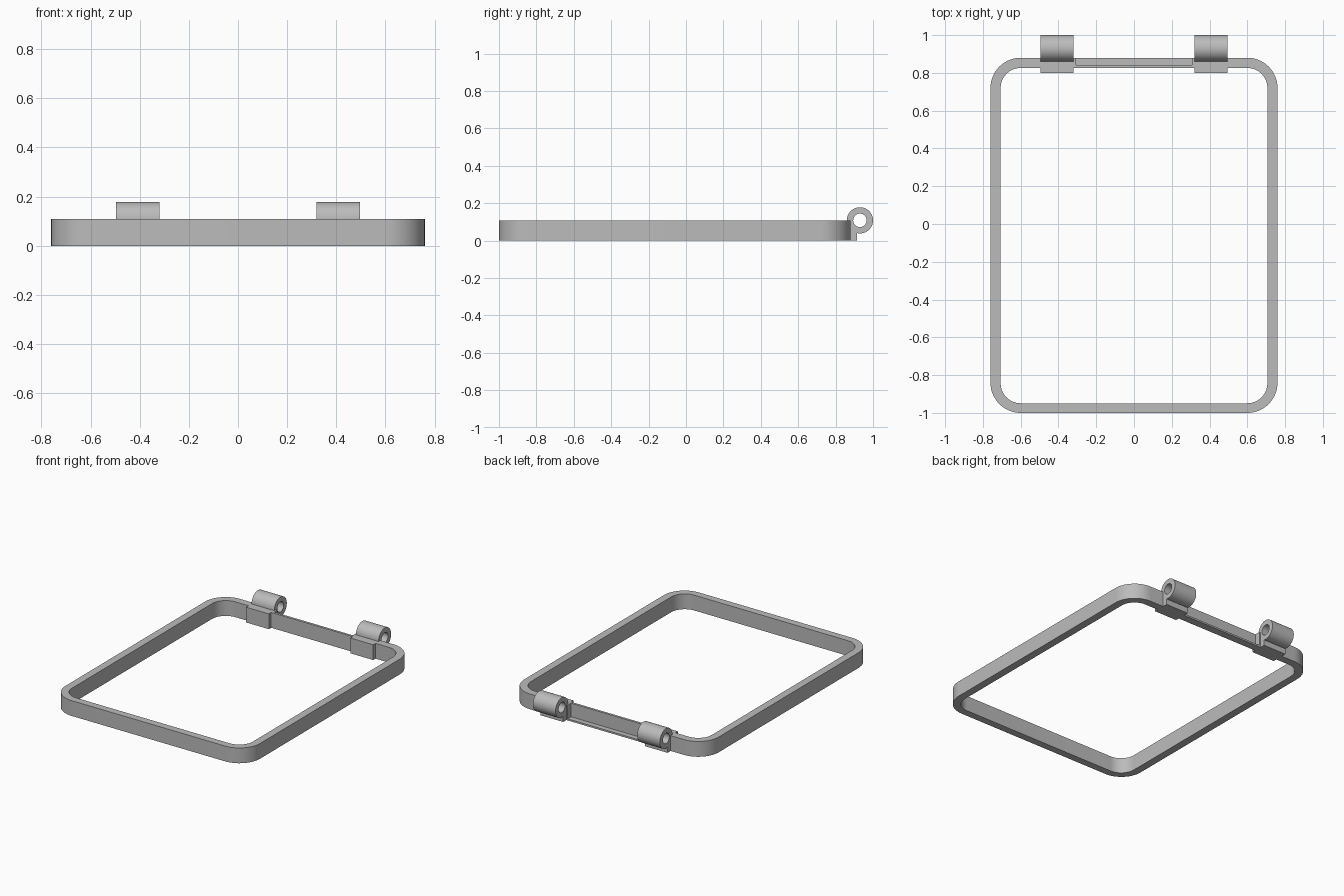
import bpy
import bmesh
from math import radians, cos, sin, asin, degrees
from mathutils import Vector, Matrix

if "Cube" in bpy.data.objects:
    bpy.data.objects.remove(bpy.data.objects["Cube"], do_unlink=True)

grey = bpy.data.materials.new("plain grey")
grey.use_nodes = True
colour = (0.5, 0.5, 0.5, 1)
grey.diffuse_color = colour
grey.node_tree.nodes["Principled BSDF"].inputs["Base Color"].default_value = colour


def arc(cx, cy, r, start, end, steps):
    """Points along a circular arc, angles in degrees."""
    angles = [radians(start + (end - start) * i / steps) for i in range(steps + 1)]
    return [(cx + r * cos(a), cy + r * sin(a)) for a in angles]


def rounded_rect(x, y0, y1, r):
    """Outline of a rectangle with round corners."""
    corners = [(x - r, y1 - r), (r - x, y1 - r), (r - x, y0 + r), (x - r, y0 + r)]
    return [p for i, (cx, cy) in enumerate(corners)
            for p in arc(cx, cy, r, 90 * i, 90 * i + 90, 14)]


def extrude_outline(name, loops, depth, matrix=Matrix()):
    """Solid from an outer loop and hole loops, extruded along local z."""
    bm = bmesh.new()
    edges = []
    for loop in loops:
        verts = [bm.verts.new((u, v, 0)) for u, v in loop]
        edges += [bm.edges.new((verts[i - 1], verts[i])) for i in range(len(verts))]
    bmesh.ops.triangle_fill(bm, edges=edges, use_beauty=True)
    result = bmesh.ops.extrude_face_region(bm, geom=bm.faces[:], use_keep_orig=True)
    top = [g for g in result["geom"] if isinstance(g, bmesh.types.BMVert)]
    bmesh.ops.translate(bm, verts=top, vec=Vector((0, 0, depth)))
    bmesh.ops.transform(bm, matrix=matrix, verts=bm.verts[:])
    bmesh.ops.recalc_face_normals(bm, faces=bm.faces[:])
    mesh = bpy.data.meshes.new(name)
    bm.to_mesh(mesh)
    bm.free()
    mesh.materials.append(grey)
    obj = bpy.data.objects.new(name, mesh)
    bpy.context.collection.objects.link(obj)
    return obj


def activate(obj):
    bpy.ops.object.select_all(action='DESELECT')
    obj.select_set(True)
    bpy.context.view_layer.objects.active = obj


HEIGHT = 0.108

# Rounded rectangular frame
frame = extrude_outline("frame", [rounded_rect(0.76, -1, 0.88, 0.16),
                                  rounded_rect(0.706, -0.949, 0.826, 0.106)], HEIGHT)

# Recess in the rear wall, leaving a thin ledge along the bottom
bpy.ops.mesh.primitive_cube_add(size=1, location=(0, 0.893, 0.162))
cutter = bpy.context.object
cutter.name = "recess_cutter"
cutter.scale = (0.616, 0.1, 0.3)
cutter.hide_render = True
cutter.data.materials.append(grey)
cut = frame.modifiers.new("recess", 'BOOLEAN')
cut.operation = 'DIFFERENCE'
cut.solver = 'EXACT'
cut.object = cutter
activate(frame)
bpy.ops.object.modifier_apply(modifier=cut.name)
bpy.data.objects.remove(cutter, do_unlink=True)

# Hinge knuckles: clamp block, foot and hollow barrel in one cross-section
BARREL_Y, RADIUS, FOOT_Y = 0.93, 0.07, 0.915
foot_angle = -90 - degrees(asin((BARREL_Y - FOOT_Y) / RADIUS))
section = [(0.80, 0), (FOOT_Y, 0)]
section += arc(BARREL_Y, HEIGHT, RADIUS, foot_angle, 180, 48)
section += [(0.80, HEIGHT)]
bore = arc(BARREL_Y, HEIGHT, 0.036, 0, 360, 40)[:-1]

# Section axes (u, v, depth) map to (y, z, x)
to_side = Matrix(((0, 0, 1, 0), (1, 0, 0, 0), (0, 1, 0, 0), (0, 0, 0, 1)))
hinges = []
for name, x in (("left_hinge", 0.319), ("right_hinge", -0.496)):
    hinges.append(extrude_outline(name, [section, bore], 0.177,
                                  Matrix.Translation((x, 0, 0)) @ to_side))

for obj in [frame] + hinges:
    activate(obj)
    bpy.ops.object.shade_smooth_by_angle(angle=radians(30))
